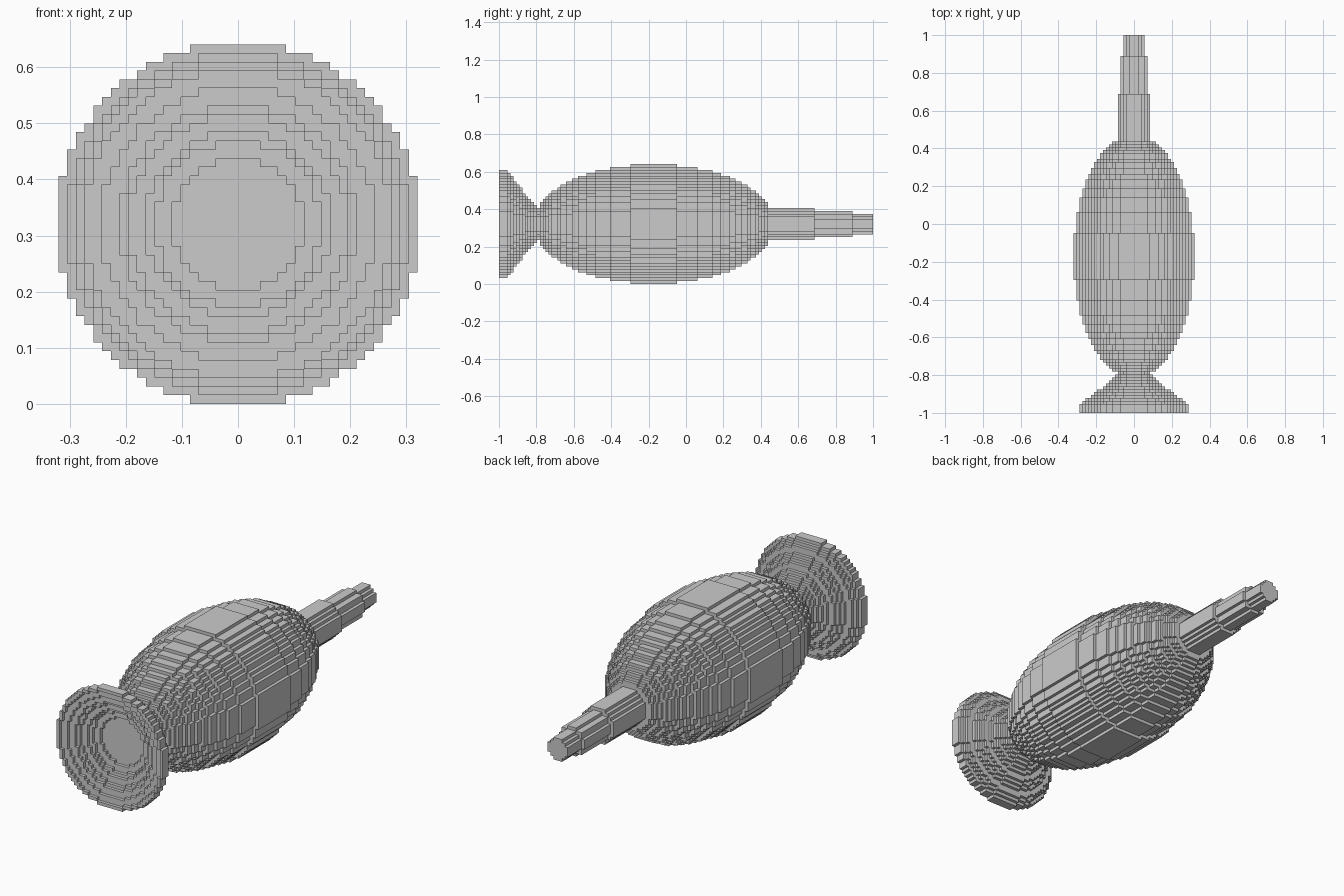
import bpy, bmesh, math
from mathutils import Vector

cube = bpy.data.objects.get("Cube")
if cube:
    bpy.data.objects.remove(cube)

STEP = 1 / 64            # edge of one block
LENGTH = 128             # blocks along the whole model
AXIS_Z = 20.5 * STEP     # height of the centre line

grey = bpy.data.materials.new("light_grey")
grey.use_nodes = True
COLOUR = (0.6, 0.6, 0.6, 1)
grey.diffuse_color = COLOUR
grey.node_tree.nodes["Principled BSDF"].inputs["Base Color"].default_value = COLOUR


def disc(n):
    """Block cells of a round slice reaching n blocks from the centre line."""
    if n < 0:
        return set()
    reach = n + 0.3 + 0.018 * n
    span = range(-n, n + 1)
    return {(x, z) for x in span for z in span if math.hypot(x, z) <= reach}


def block_part(name, first, last, outer, inner=lambda j: -1):
    """Stack round block slices and keep only their exposed faces."""
    cells = {(x, j, z) for j in range(first, last)
             for x, z in disc(outer(j)) - disc(inner(j))}
    bm = bmesh.new()
    verts = {}

    def corner(p):
        key = tuple(round(c * 2) for c in p)
        if key not in verts:
            verts[key] = bm.verts.new((p.x * STEP, (p.y + 0.5) * STEP - 1,
                                       p.z * STEP + AXIS_Z))
        return verts[key]

    for cell in cells:
        for axis in range(3):
            for sign in (-1, 1):
                normal = Vector((0, 0, 0))
                normal[axis] = sign
                if tuple(int(a + b) for a, b in zip(cell, normal)) in cells:
                    continue
                u = Vector((0, 0, 0))
                u[(axis + 1) % 3] = 0.5
                w = normal.cross(u)
                mid = Vector(cell) + normal / 2
                bm.faces.new([corner(mid + p) for p in (-u - w, u - w, u + w, w - u)])

    mesh = bpy.data.meshes.new(name)
    bm.to_mesh(mesh)
    bm.free()
    mesh.materials.append(grey)
    obj = bpy.data.objects.new(name, mesh)
    bpy.context.collection.objects.link(obj)


# Egg-shaped body
BODY_MID, BODY_HALF, BODY_RADIUS = 53, 41, 19.9


def body_radius(j):
    d = (j + 0.5 - BODY_MID) / BODY_HALF
    return round(BODY_RADIUS * math.sqrt(max(0, 1 - d * d)))


# Flared bell with a stepped dish in its mouth
def bell_radius(j):
    return min(18, round(18 - 1.25 * (j - 2)))


def dish_radius(j):
    return round(16.6 - 1.6 * j) if j < 7 else -1


# Tail rod narrowing in steps
def tail_radius(j):
    return 5 if j < 108 else 4 if j < 121 else 3


block_part("bell", 0, 13, bell_radius, dish_radius)
block_part("body", 13, 92, body_radius)
block_part("tail", 92, LENGTH, tail_radius)
